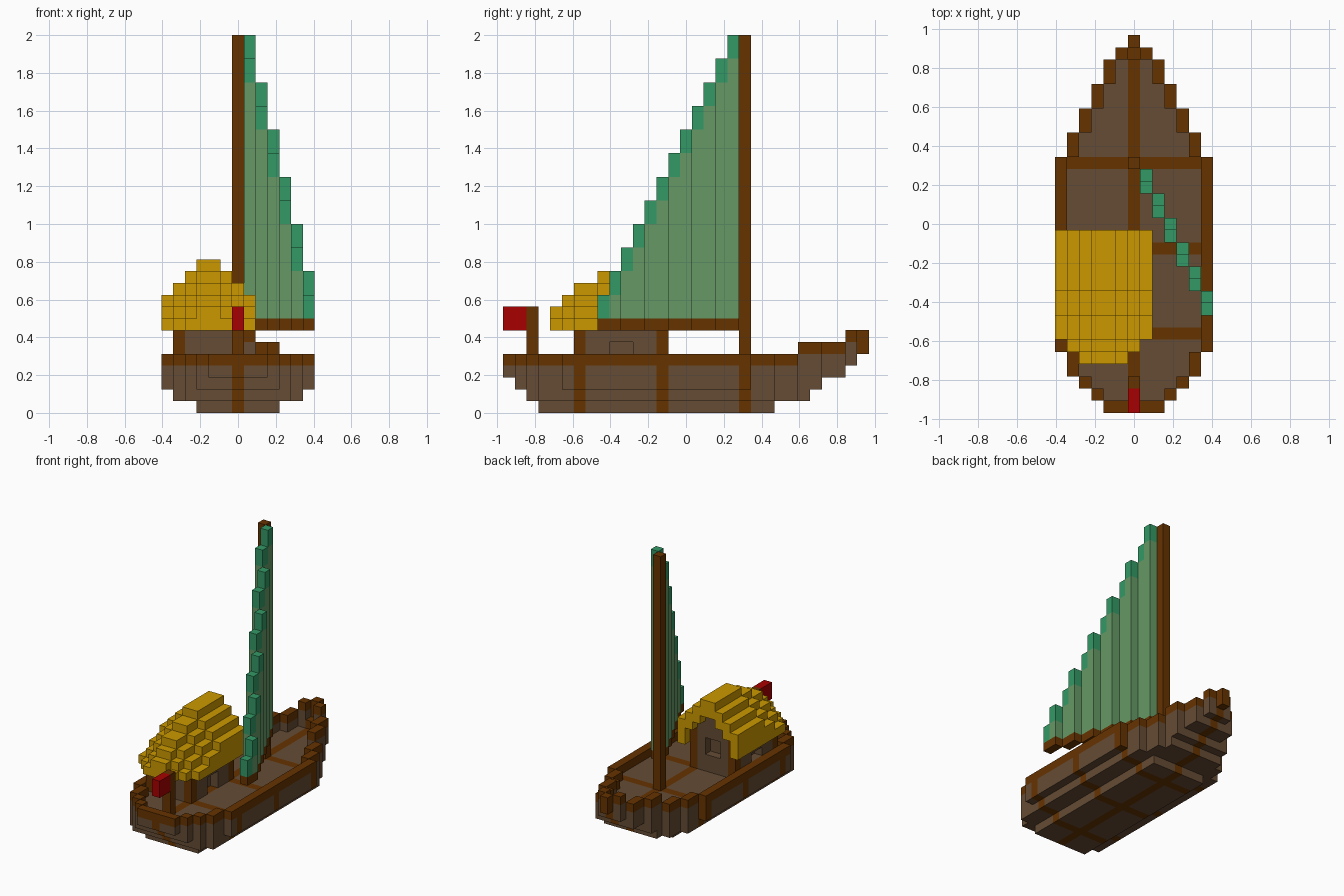
import bpy, bmesh
from mathutils import Vector

cube = bpy.data.objects.get("Cube")
if cube:
    bpy.data.objects.remove(cube, do_unlink=True)

U = 1 / 16  # block size


def material(name, *rgb):
    lin = [((c / 255 + 0.055) / 1.055) ** 2.4 if c else 0.0 for c in rgb] + [1.0]
    mat = bpy.data.materials.new(name)
    mat.use_nodes = True
    mat.diffuse_color = lin
    bsdf = mat.node_tree.nodes["Principled BSDF"]
    bsdf.inputs["Base Color"].default_value = lin
    bsdf.inputs["Roughness"].default_value = 0.9
    return mat


TIMBER = material("dark timber", 102, 51, 0)
PLANK = material("grey plank", 101, 76, 52)
THATCH = material("yellow thatch", 204, 153, 0)
SAIL = material("pale green sail", 102, 153, 102)
TRIM = material("teal sail edge", 51, 153, 102)
RED = material("red flag cloth", 168, 0, 0)

AXES = [Vector(a) for a in ((1, 0, 0), (0, 1, 0), (0, 0, 1))]


def blocks(name, cells):
    """Make the outer skin of a set of blocks: {(i, j, k): material}."""
    bm = bmesh.new()
    verts, mats = {}, []

    def vert(p):
        key = tuple(round(c * 2) for c in p)
        if key not in verts:
            verts[key] = bm.verts.new((p[0] * U, p[1] * U, (p[2] + 0.5) * U))
        return verts[key]

    for cell, mat in cells.items():
        if mat not in mats:
            mats.append(mat)
        c = Vector(cell)
        for a in range(3):
            for side in (1, -1):
                n = AXES[a] * side
                if tuple(int(v) for v in c + n) in cells:
                    continue
                s, t = AXES[(a + 1) % 3] / 2, AXES[(a + 2) % 3] / 2 * side
                mid = c + n / 2
                corners = (mid - s - t, mid + s - t, mid + s + t, mid - s + t)
                face = bm.faces.new([vert(p) for p in corners])
                face.material_index = mats.index(mat)
    mesh = bpy.data.meshes.new(name)
    bm.to_mesh(mesh)
    bm.free()
    for mat in mats:
        mesh.materials.append(mat)
    obj = bpy.data.objects.new(name, mesh)
    bpy.context.collection.objects.link(obj)


def box(xs, ys, zs, mat):
    return {(i, j, k): mat for i in xs for j in ys for k in zs}


# Hull: half width along the length, each layer capped and cut at its ends
def beam(j):
    if j < -10:
        return {-15: 2, -14: 3, -13: 4}.get(j, 5)
    if j <= 5:
        return 6
    return 5 - (j - 6) // 2 if j < 14 else 15 - j


# per layer from the keel up: widest half width, first row, last row
LAYERS = [(3, -12, 7), (5, -13, 10), (6, -14, 11), (6, -15, 13),
          (6, -15, 14), (6, 10, 15), (6, 14, 15)]
FRAMES = (-9, -2, 5)
DECK = 4  # first layer above the deck


def inside(i, j, k):
    cap, first, last = LAYERS[k]
    return first <= j <= last and abs(i) <= min(cap, beam(j))


def rim_layer(j):
    return 4 if j < 10 else 5 if j < 14 else 6


hull = {}
for k in range(len(LAYERS)):
    for j in range(-15, 16):
        for i in range(-6, 7):
            if not inside(i, j, k):
                continue
            outline = abs(i) == beam(j) or j == -15
            if k < DECK or outline or not inside(i, j, k - 1):
                wood = k == rim_layer(j) or i == 0 or j in FRAMES
                hull[i, j, k] = TIMBER if wood else PLANK
blocks("hull", hull)

# Mast, boom and stepped sail
blocks("mast", box([0], [5], range(DECK, 32), TIMBER))
boom, sail = {}, {}
for j in range(-7, 5):
    i = 1 + (4 - j) // 2
    top = 32 - 2 * (4 - j)
    boom[i, j, 7] = TIMBER
    for k in range(8, top):
        sail[i, j, k] = TRIM if k >= top - 2 else SAIL
blocks("boom", boom)
blocks("sail", sail)

# Stern flag
blocks("flag_pole", box([0], [-13], range(DECK, 9), TIMBER))
blocks("flag", box([0], [-15, -14], [7, 8], RED))


# Thatched roof: arched across and stepping down towards the stern
def roof_top(i, j):
    drop = {-11: 4, -10: 3, -9: 2, -8: 2, -7: 1, -6: 1}.get(j, 0)
    return 13 - int(abs(i + 2.5)) - drop


roof = {}
for j in range(-11, 0):
    for i in range(-6, 2):
        eave = i in (-6, 1) or j <= -10
        top = roof_top(i, j)
        for k in range(7 if eave else max(7, top - 2), top):
            roof[i, j, k] = THATCH
blocks("roof", roof)

# Cabin with corner posts, a doorway on the left and recessed windows
cabin = {}
for j in range(-9, -1):
    for i in range(-5, 1):
        midway = j in (-6, -5)
        for k in range(DECK, max(7, roof_top(i, j) - 2)):
            door = i == 0 and midway and k <= 5
            side_window = i == -5 and midway and k == 5
            end_window = j == -2 and i in (-3, -2) and k in (6, 7)
            if door or side_window or end_window:
                continue
            post = i in (-5, 0) and j in (-9, -2)
            cabin[i, j, k] = TIMBER if post else PLANK
blocks("cabin", cabin)
